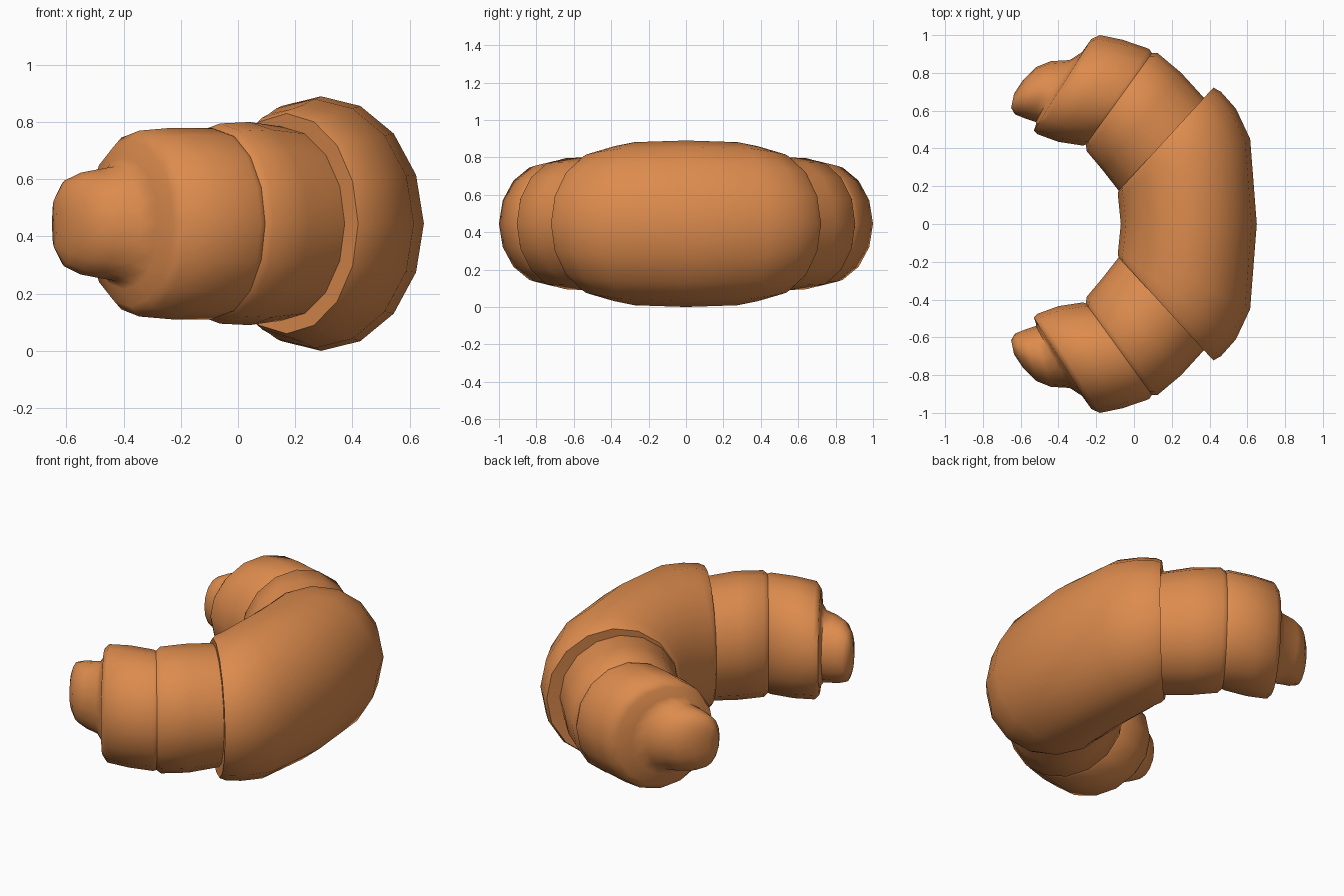
import bpy, bmesh, math

SIDES, MID_Z = 16, 0.445

crust = bpy.data.materials.new("golden crust")
crust.diffuse_color = (0.72, 0.26, 0.075, 1)

# Elliptical rings of one half: inner x, inner y, outer x, outer y, half height
RINGS = [
    # fat middle roll
    (-0.07, 0.0, 0.65, 0.0, 0.445),
    (-0.08, 0.10, 0.615, 0.45, 0.436),
    (-0.085, 0.15, 0.54, 0.61, 0.415),
    (-0.085, 0.165, 0.46, 0.70, 0.40),
    (-0.08, 0.178, 0.42, 0.722, 0.385),
    # second roll
    (-0.08, 0.175, 0.373, 0.665, 0.34),
    (-0.17, 0.29, 0.25, 0.80, 0.355),
    (-0.25, 0.385, 0.125, 0.905, 0.35),
    (-0.255, 0.42, 0.095, 0.905, 0.33),
    # third roll
    (-0.27, 0.415, 0.08, 0.927, 0.335),
    (-0.40, 0.435, -0.06, 0.975, 0.335),
    (-0.51, 0.475, -0.18, 1.0, 0.325),
    (-0.53, 0.495, -0.225, 0.98, 0.29),
    (-0.52, 0.525, -0.275, 0.91, 0.23),
    # small tip
    (-0.52, 0.54, -0.34, 0.868, 0.20),
    (-0.535, 0.545, -0.44, 0.862, 0.19),
    (-0.58, 0.56, -0.52, 0.83, 0.178),
    (-0.63, 0.58, -0.585, 0.765, 0.15),
    (-0.65, 0.615, -0.635, 0.69, 0.085),
]

bm = bmesh.new()


def add_ring(ix, iy, ox, oy, h, side):
    verts = []
    for k in range(SIDES):
        a = 2 * math.pi * k / SIDES
        t = 0.5 + 0.5 * math.cos(a)
        verts.append(bm.verts.new((ix + (ox - ix) * t,
                                   side * (iy + (oy - iy) * t),
                                   MID_Z + h * math.sin(a))))
    return verts


# Loft from one tip through the middle to the other tip
loops = [add_ring(*r, -1) for r in reversed(RINGS[1:])]
loops += [add_ring(*r, 1) for r in RINGS]
for a, b in zip(loops, loops[1:]):
    for k in range(SIDES):
        n = (k + 1) % SIDES
        bm.faces.new((a[k], a[n], b[n], b[k]))
bm.faces.new(loops[0])
bm.faces.new(loops[-1])
bmesh.ops.recalc_face_normals(bm, faces=bm.faces)

mesh = bpy.data.meshes.new("croissant")
bm.to_mesh(mesh)
bm.free()
mesh.materials.append(crust)
croissant = bpy.data.objects.new("croissant", mesh)
bpy.context.collection.objects.link(croissant)

# Smooth rolls with crisp folds
bpy.context.view_layer.objects.active = croissant
croissant.select_set(True)
bpy.ops.object.shade_smooth_by_angle(angle=math.radians(50))
